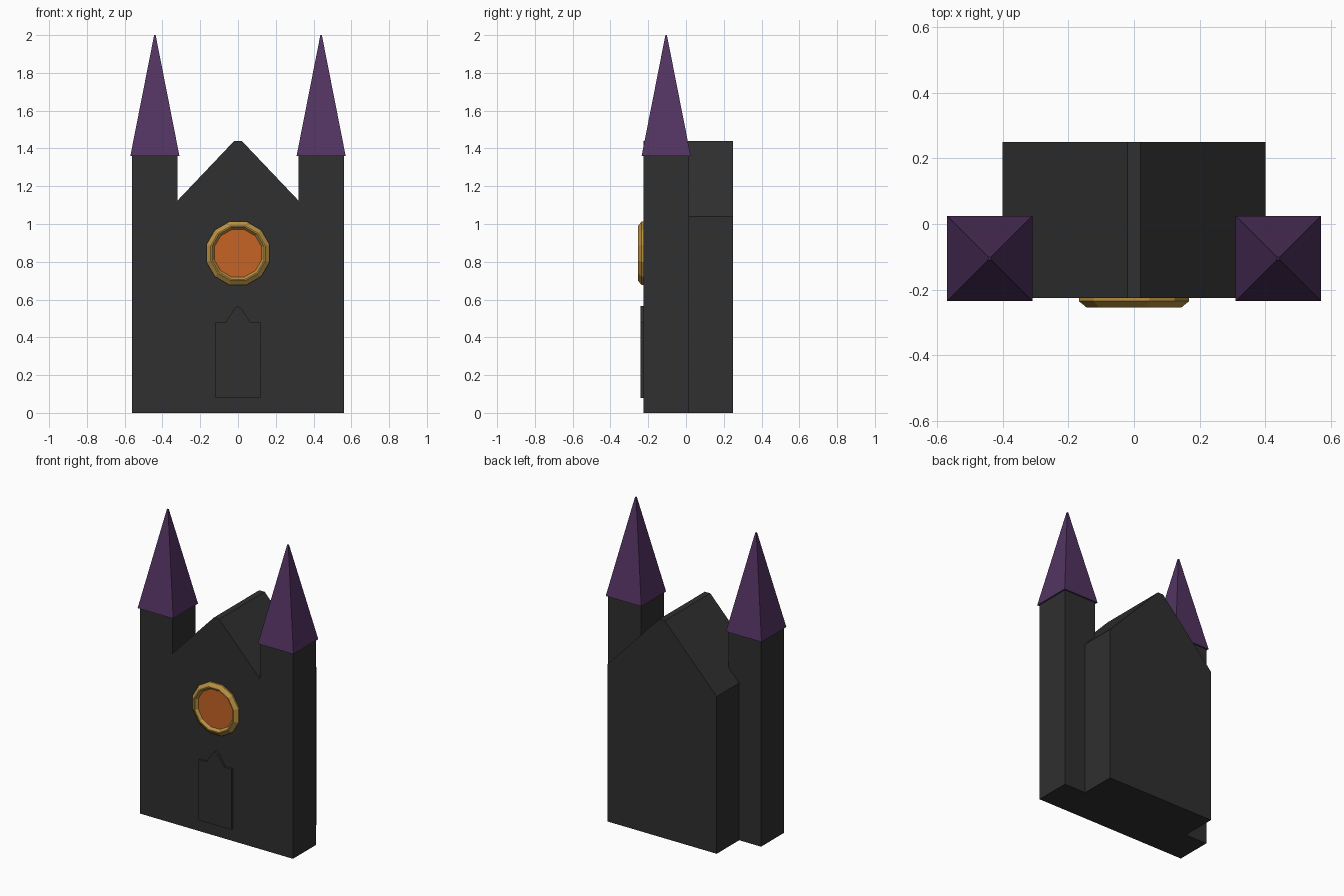
import bpy
import bmesh
import math

cube = bpy.data.objects.get("Cube")
if cube:
    bpy.data.objects.remove(cube, do_unlink=True)

FRONT, BACK = -0.225, 0.25
TOWER_X, TOWER_Y, TOWER_H = 0.44, -0.105, 1.365
WINDOW_Z, SIDES = 0.845, 12


def material(name, rgb):
    m = bpy.data.materials.new(name)
    m.use_nodes = True
    colour = (*rgb, 1)
    m.diffuse_color = colour
    m.node_tree.nodes["Principled BSDF"].inputs["Base Color"].default_value = colour
    return m


stone = material("charcoal stone", (0.029, 0.029, 0.029))
purple = material("purple roof", (0.085, 0.033, 0.12))
gold = material("gold trim", (0.48, 0.28, 0.055))
orange = material("orange glass", (0.56, 0.127, 0.018))


def finish(bm, name, mat):
    bmesh.ops.recalc_face_normals(bm, faces=bm.faces)
    mesh = bpy.data.meshes.new(name)
    bm.to_mesh(mesh)
    bm.free()
    mesh.materials.append(mat)
    obj = bpy.data.objects.new(name, mesh)
    bpy.context.collection.objects.link(obj)
    return obj


def extrude_outline(name, half, y0, y1, mat):
    """Mirror a right-hand (x, z) outline and extrude it from y0 to y1."""
    outline = half + [(-x, z) for x, z in reversed(half) if x > 0]
    bm = bmesh.new()
    face = bm.faces.new([bm.verts.new((x, y0, z)) for x, z in outline])
    result = bmesh.ops.extrude_face_region(bm, geom=[face])
    verts = [v for v in result["geom"] if isinstance(v, bmesh.types.BMVert)]
    bmesh.ops.translate(bm, verts=verts, vec=(0, y1 - y0, 0))
    return finish(bm, name, mat)


def square_column(name, x, y, z0, z1, half0, half1, mat):
    """Square column, tapering from half width half0 to half1."""
    bm = bmesh.new()
    rings = [[bm.verts.new((x + sx * h, y + sy * h, z))
              for sx, sy in ((-1, -1), (1, -1), (1, 1), (-1, 1))]
             for z, h in ((z0, half0), (z1, half1))]
    for ring in rings:
        bm.faces.new(ring)
    for i in range(4):
        j = (i + 1) % 4
        bm.faces.new((rings[0][i], rings[0][j], rings[1][j], rings[1][i]))
    return finish(bm, name, mat)


def circle_points(radius):
    angles = [math.tau * (i + 0.5) / SIDES for i in range(SIDES)]
    return [(radius * math.cos(a), WINDOW_Z + radius * math.sin(a)) for a in angles]


def window_ring(name, profile, mat):
    """Sweep a closed (radius, y) profile around the window centre."""
    bm = bmesh.new()
    loops = [[bm.verts.new((x, y, z)) for x, z in circle_points(r)] for r, y in profile]
    for a, b in zip(loops, loops[1:] + loops[:1]):
        for i in range(SIDES):
            j = (i + 1) % SIDES
            bm.faces.new((a[i], a[j], b[j], b[i]))
    return finish(bm, name, mat)


# Gabled nave with a narrow flat ridge
extrude_outline("nave", [(0.40, 0), (0.40, 1.04), (0.02, 1.44)], FRONT, BACK, stone)

# Twin towers and spires
for side, sign in (("left", 1), ("right", -1)):
    square_column(side + "_tower", sign * TOWER_X, TOWER_Y, 0, TOWER_H, 0.12, 0.12, stone)
    square_column(side + "_spire", sign * TOWER_X, TOWER_Y, TOWER_H - 0.005, 2.0,
                  0.13, 0.004, purple)

# Raised door with a small pointed crown
extrude_outline("door", [(0.12, 0.08), (0.12, 0.48), (0.065, 0.48), (0.05, 0.505),
                         (0.015, 0.555), (0, 0.565)], -0.24, FRONT + 0.01, stone)

# Round window: bevelled frame and glass pane
window_ring("window_frame", [(0.174, -0.215), (0.174, -0.235), (0.15, -0.254),
                             (0.143, -0.254), (0.130, -0.236), (0.130, -0.215)], gold)
bm = bmesh.new()
bm.faces.new([bm.verts.new((x, -0.236, z)) for x, z in circle_points(0.132)])
glass = finish(bm, "window_glass", orange)
thickness = glass.modifiers.new("thickness", "SOLIDIFY")
thickness.thickness = 0.015
thickness.offset = 0
glass.location.y = 0.0075
